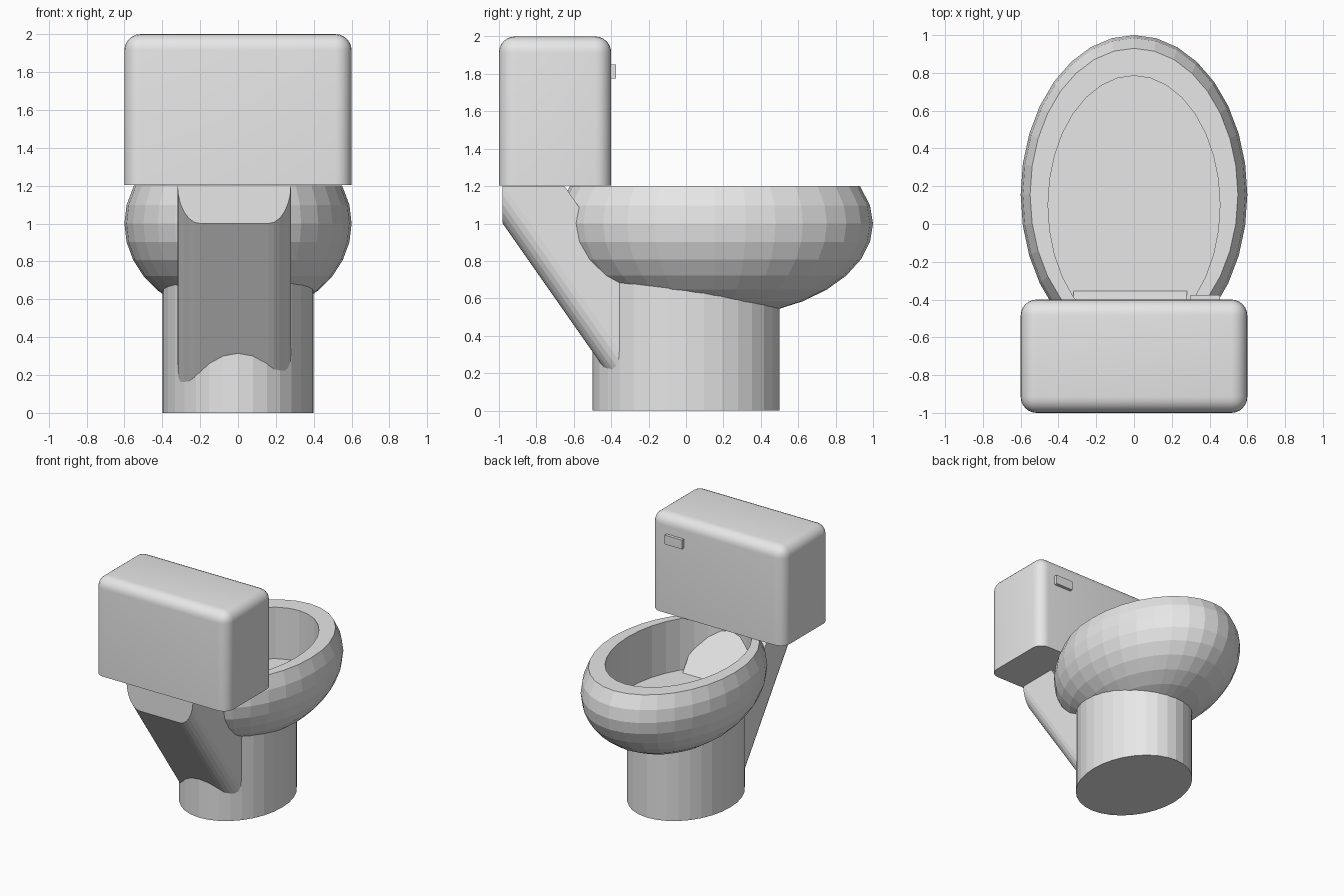
import bpy, bmesh, math
from mathutils import Vector

cube = bpy.data.objects.get("Cube")
if cube:
    bpy.data.objects.remove(cube, do_unlink=True)

ceramic = bpy.data.materials.new("grey_ceramic")
ceramic.use_nodes = True
ceramic.diffuse_color = (0.8, 0.8, 0.8, 1)
ceramic.node_tree.nodes["Principled BSDF"].inputs["Base Color"].default_value = (0.8, 0.8, 0.8, 1)

SIDES = 32
TOP = 1.2


def finish(name, bm, smooth=False):
    bmesh.ops.recalc_face_normals(bm, faces=bm.faces)
    mesh = bpy.data.meshes.new(name)
    bm.to_mesh(mesh)
    bm.free()
    mesh.materials.append(ceramic)
    obj = bpy.data.objects.new(name, mesh)
    bpy.context.collection.objects.link(obj)
    if smooth:
        bpy.ops.object.select_all(action='DESELECT')
        obj.select_set(True)
        bpy.context.view_layer.objects.active = obj
        bpy.ops.object.shade_smooth_by_angle(angle=math.radians(35))
    return obj


def loft(name, rings):
    """Skin stacked ellipses (centre y, radius x, radius y, z), closed at both ends."""
    bm = bmesh.new()
    loops = []
    for cy, rx, ry, z in rings:
        angles = [math.tau * i / SIDES for i in range(SIDES)]
        loops.append([bm.verts.new((rx * math.cos(a), cy + ry * math.sin(a), z)) for a in angles])
    for low, high in zip(loops, loops[1:]):
        for i in range(SIDES):
            j = (i + 1) % SIDES
            bm.faces.new((low[i], low[j], high[j], high[i]))
    bm.faces.new(loops[0][::-1])
    bm.faces.new(loops[-1])
    return finish(name, bm)


def box(low, high):
    bm = bmesh.new()
    bmesh.ops.create_cube(bm, size=1)
    low, high = Vector(low), Vector(high)
    for v in bm.verts:
        v.co = (low + high) / 2 + v.co * (high - low)
    return bm


def bevel(bm, edges, radius, segments):
    bmesh.ops.bevel(bm, geom=edges, offset=radius, segments=segments,
                    profile=0.5, affect='EDGES', clamp_overlap=True)


# Bowl: lower ellipsoid, flat rim, straight-walled basin
rings = []
for step in range(-7, 2):
    a = step * math.pi / 16
    rings.append((0.155, 0.6 * math.cos(a), 0.845 * math.cos(a), 1 + 0.5 * math.sin(a)))
rings += [(0.155, 0.55, 0.775, TOP), (0.1, 0.455, 0.685, TOP), (0.1, 0.455, 0.685, 0.78)]
loft("bowl", rings)

# Pedestal
loft("pedestal", [(0, 0.4, 0.5, 0), (0, 0.4, 0.5, 0.7)])

# Slanted support: extruded side profile, rounded underside, trimmed at back and top
bm = bmesh.new()
profile = [(-1.19, 1.3), (-0.35, 0.1), (-0.02, 0.3), (-0.72, 1.3)]
side = bm.faces.new([bm.verts.new((-0.32, y, z)) for y, z in profile])
moved = bmesh.ops.extrude_face_region(bm, geom=[side])["geom"]
bmesh.ops.translate(bm, vec=(0.6, 0, 0), verts=[g for g in moved if isinstance(g, bmesh.types.BMVert)])
bmesh.ops.recalc_face_normals(bm, faces=bm.faces)
under = []
for e in bm.edges:
    a, b = (v.co for v in e.verts)
    if abs(a.x - b.x) < 0.01 and min(a.y, b.y) < -1 and min(a.z, b.z) < 0.2:
        under.append(e)
bevel(bm, under, 0.12, 6)
for point, normal in (((0, -0.98, 0), (0, -1, 0)), ((0, 0, TOP), (0, 0, 1))):
    cut = bmesh.ops.bisect_plane(bm, geom=bm.verts[:] + bm.edges[:] + bm.faces[:],
                                 plane_co=point, plane_no=normal, clear_outer=True)
    rim = [g for g in cut["geom_cut"] if isinstance(g, bmesh.types.BMEdge)]
    bmesh.ops.holes_fill(bm, edges=rim, sides=0)
finish("slanted_support", bm)

# Tank: every edge rounded except around the base
bm = box((-0.6, -1, TOP + 0.003), (0.6, -0.4, 2))
bevel(bm, [e for e in bm.edges if max(v.co.z for v in e.verts) > 1.9], 0.085, 6)
finish("tank", bm, smooth=True)

# Flush handle
finish("flush_handle", box((0.3, -0.42, 1.775), (0.455, -0.375, 1.85)))
